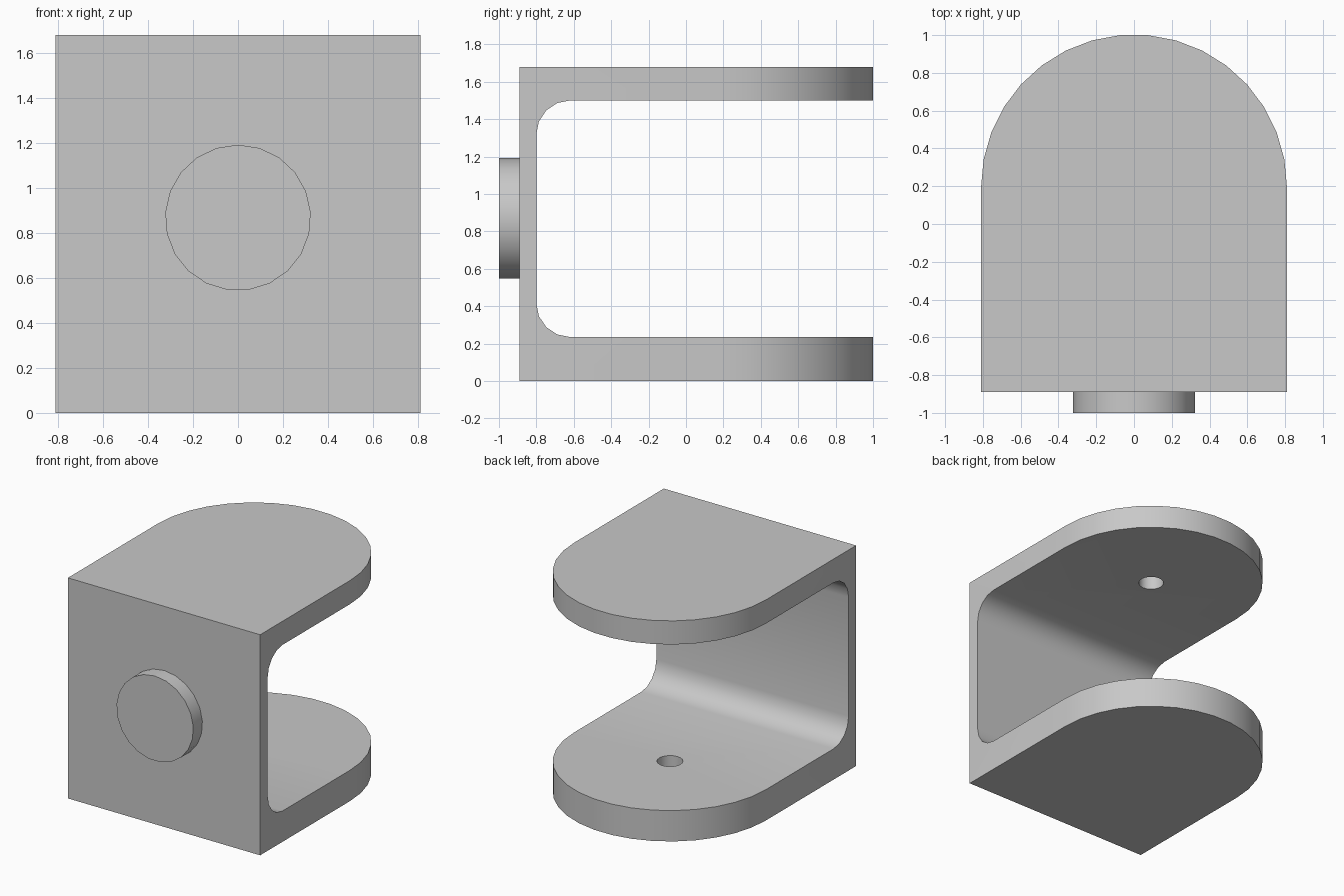
import bpy, bmesh
from math import sin, cos, pi, radians
from mathutils import Vector

cube = bpy.data.objects.get("Cube")
if cube:
    bpy.data.objects.remove(cube, do_unlink=True)

HALF_W, FRONT, WALL_IN, BACK = 0.81, -0.89, -0.80, 1.0
HEIGHT, LOW, HIGH, FILLET = 1.68, 0.235, 1.50, 0.18
PIN_Y = 0.193

grey = bpy.data.materials.new("plain grey")
grey.use_nodes = True
colour = (0.58, 0.58, 0.58, 1)
grey.diffuse_color = colour
grey.node_tree.nodes["Principled BSDF"].inputs["Base Color"].default_value = colour


def prism(name, points, offset):
    """Extrude a closed outline of 3D points along an offset."""
    bm = bmesh.new()
    face = bm.faces.new([bm.verts.new(p) for p in points])
    new = bmesh.ops.extrude_face_region(bm, geom=[face])["geom"]
    bmesh.ops.translate(bm, vec=Vector(offset),
                        verts=[v for v in new if isinstance(v, bmesh.types.BMVert)])
    bmesh.ops.recalc_face_normals(bm, faces=bm.faces)
    mesh = bpy.data.meshes.new(name)
    bm.to_mesh(mesh)
    bm.free()
    mesh.materials.append(grey)
    obj = bpy.data.objects.new(name, mesh)
    bpy.context.collection.objects.link(obj)
    return obj


def arc(cx, cy, r, start, end, n):
    angles = [radians(start + (end - start) * i / n) for i in range(n + 1)]
    return [(cx + r * cos(a), cy + r * sin(a)) for a in angles]


def select_only(obj):
    bpy.ops.object.select_all(action='DESELECT')
    obj.select_set(True)
    bpy.context.view_layer.objects.active = obj


def cut(obj, tool, operation):
    select_only(obj)
    mod = obj.modifiers.new("cut", 'BOOLEAN')
    mod.object, mod.operation, mod.solver = tool, operation, 'EXACT'
    bpy.ops.object.modifier_apply(modifier=mod.name)
    bpy.data.objects.remove(tool, do_unlink=True)


# Bracket: C-shaped side profile with filleted inner corners
profile = [(1.2, 0), (1.2, LOW)]
profile += arc(WALL_IN + FILLET, LOW + FILLET, FILLET, 270, 180, 4)
profile += arc(WALL_IN + FILLET, HIGH - FILLET, FILLET, 180, 90, 4)
profile += [(1.2, HIGH), (1.2, HEIGHT), (FRONT, HEIGHT), (FRONT, 0)]
bracket = prism("clevis_bracket", [(-1, y, z) for y, z in profile], (2, 0, 0))

# Rounded plan outline of both arms
plan = [(HALF_W, -1.2)] + arc(0, PIN_Y, HALF_W, 0, 180, 17) + [(-HALF_W, -1.2)]
cut(bracket, prism("plan_cutter", [(x, y, -0.5) for x, y in plan], (0, 0, 3)), 'INTERSECT')

# Blind pin holes on the inner face of each arm
hole = arc(0, PIN_Y, 0.09, 0, 360, 20)[:-1]
for z0, z1 in ((LOW - 0.12, LOW + 0.1), (HIGH - 0.1, HIGH + 0.12)):
    cut(bracket, prism("hole_cutter", [(x, y, z0) for x, y in hole], (0, 0, z1 - z0)), 'DIFFERENCE')

# Round boss on the front wall
disc = arc(0, (LOW + HIGH) / 2, 0.324, 90, 450, 21)[:-1]
boss = prism("front_boss", [(x, -1.0, z) for x, z in disc], (0, FRONT + 1.0, 0))

for obj in (bracket, boss):
    select_only(obj)
    bpy.ops.object.shade_smooth_by_angle(angle=radians(30))
